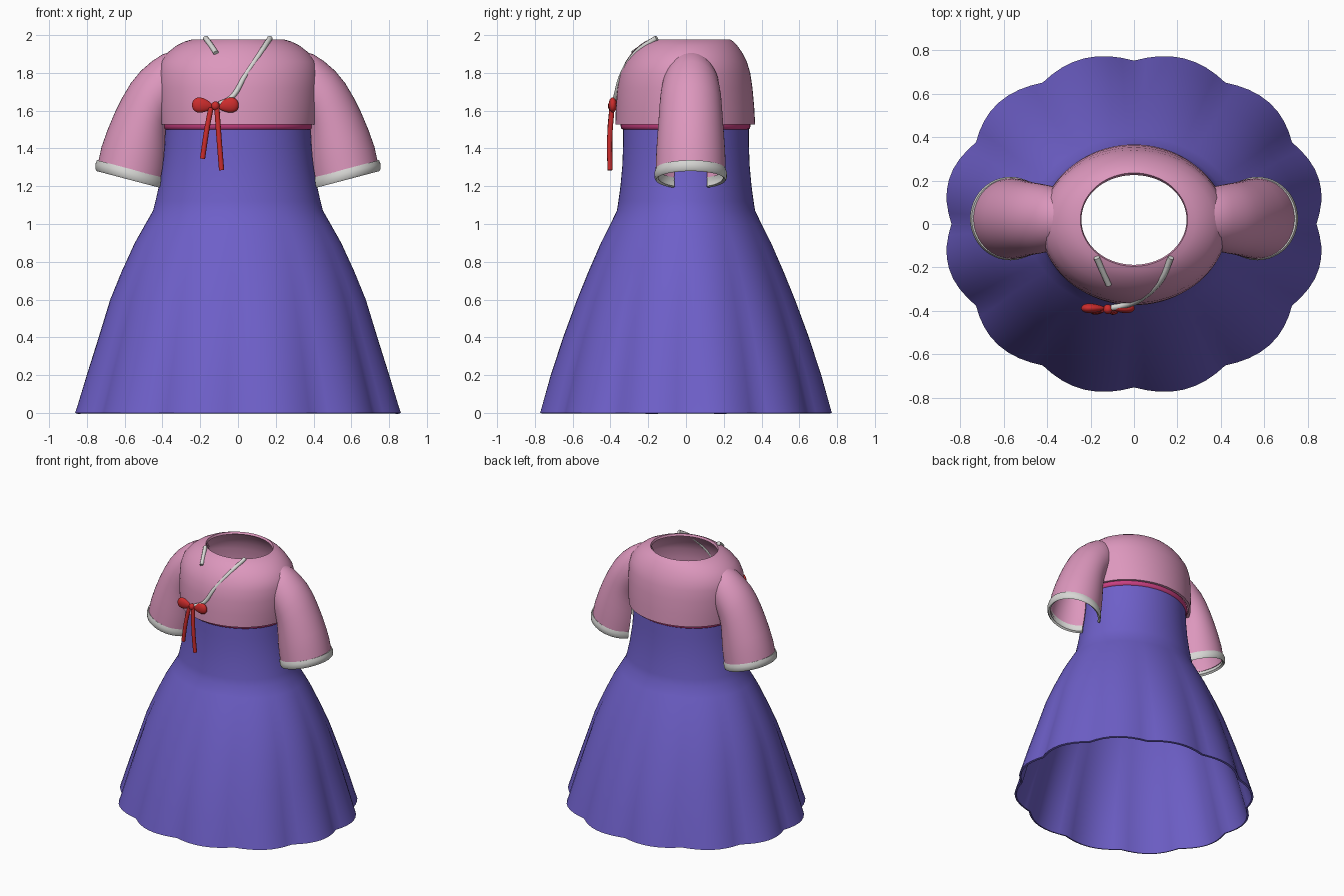
import bpy, bmesh, math
from mathutils import Vector

if "Cube" in bpy.data.objects:
    bpy.data.objects.remove(bpy.data.objects["Cube"])


def material(name, rgb):
    m = bpy.data.materials.new(name)
    m.diffuse_color = (*rgb, 1)
    m.use_nodes = True
    m.node_tree.nodes["Principled BSDF"].inputs["Base Color"].default_value = m.diffuse_color
    return m


PURPLE = material("purple cloth", (0.155, 0.115, 0.58))
PINK = material("pink cloth", (0.72, 0.31, 0.51))
MAGENTA = material("magenta trim", (0.58, 0.05, 0.22))
WHITE = material("off white trim", (0.68, 0.68, 0.66))
RED = material("red ribbon", (0.60, 0.025, 0.025))


def add_object(name, data, mat):
    ob = bpy.data.objects.new(name, data)
    bpy.context.collection.objects.link(ob)
    data.materials.append(mat)
    return ob


def loft(name, rings, mat, closed=True, thickness=0.0, offset=-1, mirror=False):
    """Skin a stack of equal point rings, bottom to top, into a shell."""
    bm = bmesh.new()
    rows = [[bm.verts.new(p) for p in ring] for ring in rings]
    n = len(rows[0])
    for lo, hi in zip(rows, rows[1:]):
        for i in range(n if closed else n - 1):
            j = (i + 1) % n
            bm.faces.new((lo[i], lo[j], hi[j], hi[i]))
    me = bpy.data.meshes.new(name)
    bm.to_mesh(me)
    bm.free()
    ob = add_object(name, me, mat)
    if thickness:
        s = ob.modifiers.new("thickness", 'SOLIDIFY')
        s.thickness, s.offset = thickness, offset
    if mirror:
        ob.modifiers.new("mirror", 'MIRROR').use_mirror_merge = False
    return ob


def oval(z, a, front, back, n=96, ruffle=0.0):
    """Horizontal oval ring, with optional scalloped folds."""
    cy, b = (front + back) / 2, (back - front) / 2
    pts = []
    for i in range(n):
        t = 2 * math.pi * i / n
        r = 1 + ruffle * abs(math.sin(6 * t))
        pts.append((a * r * math.cos(t), cy + b * r * math.sin(t), z))
    return pts


def tilted_arc(outer, inner, b, cy=0.025, n=40, span=150):
    """Oval arc in a plane tilted in xz, left open on the body side."""
    o, i = Vector(outer), Vector(inner)
    c, h = (o + i) / 2, (o - i) / 2
    pts = []
    for k in range(n + 1):
        t = math.radians(-span + 2 * span * k / n)
        p = c + h * math.cos(t)
        pts.append((p.x, cy + b * math.sin(t), p.y))
    return pts


# Flared skirt with scalloped folds and fitted waist: z, half width, half depth
skirt = [(0, .84, .752), (.04, .828, .742), (.2, .785, .702), (.4, .728, .642),
         (.6, .672, .573), (.75, .613, .514), (.9, .546, .450), (1.0, .490, .400),
         (1.07, .45, .366), (1.12, .437, .358), (1.2, .419, .347), (1.31, .400, .337),
         (1.42, .388, .333), (1.54, .382, .332)]
loft("dress_skirt", [oval(z, a, -b, b, ruffle=.05 * max(0, 1 - z / 1.07))
                     for z, a, b in skirt], PURPLE, thickness=.014)

# Short bodice with open neck: z, half width, front y, back y
bodice = [(1.528, .420, -.374, .366), (1.62, .428, -.371, .361), (1.72, .430, -.363, .352),
          (1.80, .428, -.347, .340), (1.86, .412, -.320, .322), (1.91, .370, -.285, .296),
          (1.945, .325, -.248, .271), (1.966, .282, -.218, .250), (1.976, .247, -.195, .235)]
loft("bodice", [oval(*row) for row in bodice], PINK, thickness=.018)

# Trim band under the bodice
band = [(1.500, .388), (1.506, .396), (1.518, .399), (1.535, .399)]
loft("waist_band", [oval(z, a, -a + .053, a - .058) for z, a in band],
     MAGENTA, thickness=.012)

# Sleeves, from cuff up to shoulder: outer xz, inner xz, half depth
sleeve = [((.743, 1.315), (.388, 1.225), .186), ((.722, 1.41), (.378, 1.28), .184),
          ((.690, 1.50), (.372, 1.34), .180), ((.652, 1.59), (.370, 1.39), .175),
          ((.612, 1.67), (.370, 1.44), .170), ((.568, 1.745), (.370, 1.48), .166),
          ((.515, 1.81), (.368, 1.51), .162), ((.455, 1.862), (.365, 1.53), .156),
          ((.400, 1.898), (.360, 1.55), .150), ((.350, 1.912), (.345, 1.56), .140)]
loft("sleeves", [tilted_arc(*row) for row in sleeve], PINK, closed=False,
     thickness=.010, mirror=True)

# Rounded cuffs
cuff = [((.748, 1.280), (.392, 1.186), .184), ((.755, 1.290), (.387, 1.196), .191),
        ((.755, 1.318), (.383, 1.224), .192), ((.747, 1.338), (.384, 1.242), .186)]
loft("sleeve_cuffs", [tilted_arc(*row) for row in cuff], WHITE, closed=False,
     thickness=.016, mirror=True)


def tube(name, points, radius, mat):
    cu = bpy.data.curves.new(name, 'CURVE')
    cu.dimensions = '3D'
    cu.bevel_depth, cu.bevel_resolution = radius, 3
    cu.use_fill_caps = True
    sp = cu.splines.new('BEZIER')
    sp.bezier_points.add(len(points) - 1)
    for bp, p in zip(sp.bezier_points, points):
        bp.co = p
        bp.handle_left_type = bp.handle_right_type = 'AUTO'
    sp.resolution_u = 6
    return add_object(name, cu, mat)


# Neck cords
tube("long_cord", [(.17, -.155, 1.985), (.125, -.255, 1.915), (.04, -.338, 1.79),
                   (-.04, -.374, 1.665), (-.10, -.385, 1.635)], .014, WHITE)
tube("short_cord", [(-.172, -.155, 1.985), (-.145, -.215, 1.948),
                    (-.116, -.28, 1.905)], .014, WHITE)


def blob(name, center, size, pinch=0.0, tilt=0.0):
    """Flattened ball; pinch narrows it toward one x side."""
    bm = bmesh.new()
    bmesh.ops.create_uvsphere(bm, u_segments=24, v_segments=14, radius=1)
    c, s = math.cos(tilt), math.sin(tilt)
    for v in bm.verts:
        k = 1 + pinch * v.co.x
        x, y, z = v.co.x * size[0], v.co.y * size[1] * k, v.co.z * size[2] * k
        v.co = (center[0] + x * c - z * s, center[1] + y, center[2] + x * s + z * c)
    me = bpy.data.meshes.new(name)
    bm.to_mesh(me)
    bm.free()
    return add_object(name, me, RED)


# Ribbon bow: two loops, knot and hanging tails
for side, sx in (("left", -1), ("right", 1)):
    blob(f"bow_{side}_loop", (-.12 + sx * .068, -.388, 1.628), (.056, .021, .038),
         pinch=.35 * sx, tilt=.12 * sx)
blob("bow_knot", (-.12, -.392, 1.625), (.022, .022, .024))
left = tube("bow_left_tail", [(-.143, -.392, 1.615), (-.165, -.402, 1.50),
                              (-.188, -.402, 1.345)], .014, RED)
right = tube("bow_right_tail", [(-.112, -.392, 1.615), (-.100, -.404, 1.45),
                                (-.087, -.402, 1.285)], .014, RED)

# Bake modifiers and curves, then smooth while keeping hems crisp
bpy.ops.object.select_all(action='SELECT')
bpy.context.view_layer.objects.active = left
bpy.ops.object.convert(target='MESH')
for ob in bpy.context.scene.objects:
    ob.data.shade_smooth()
    ob.data.set_sharp_from_angle(angle=math.radians(40))
